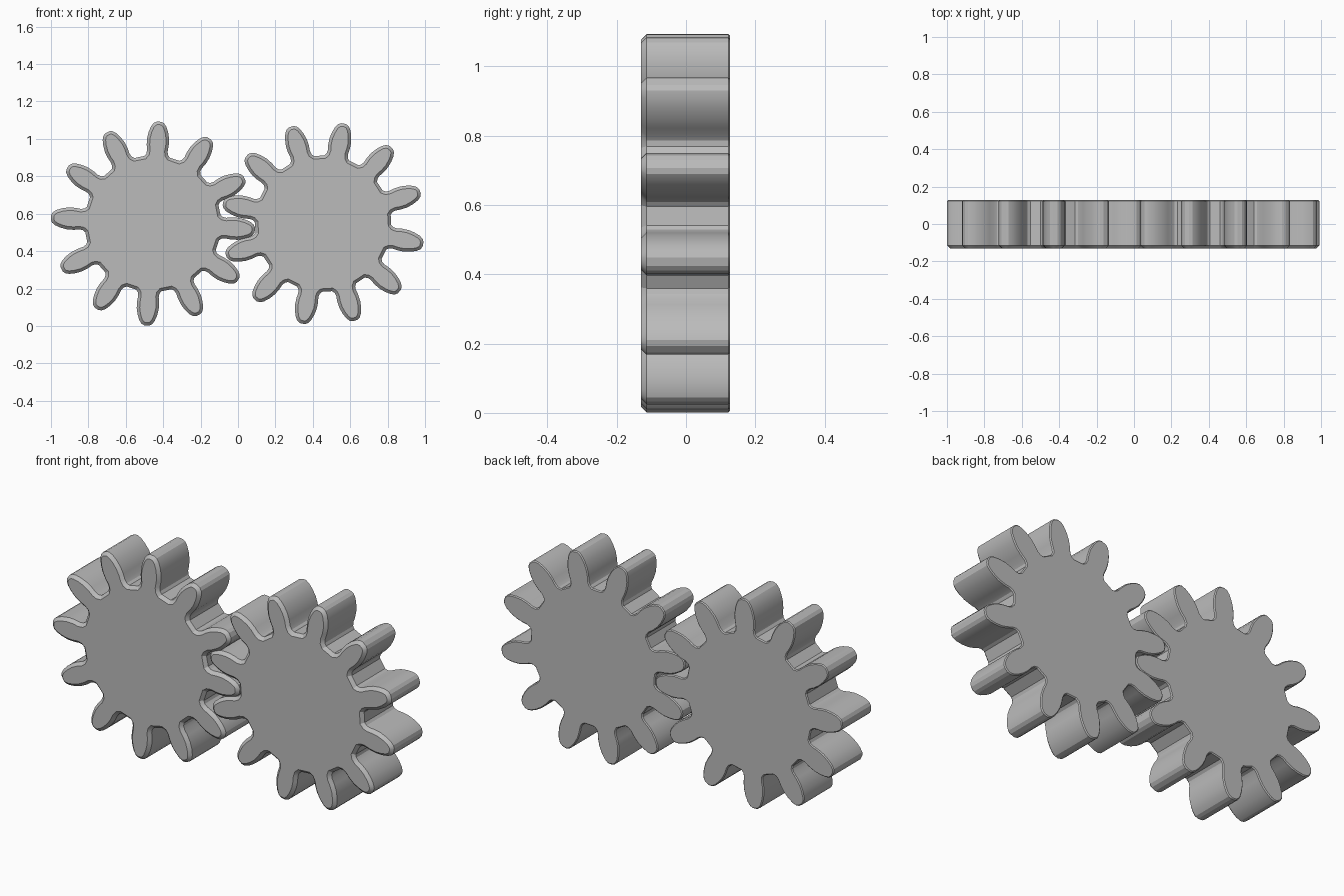
import bpy, bmesh, math
from mathutils import Vector

cube = bpy.data.objects.get("Cube")
if cube:
    bpy.data.objects.remove(cube, do_unlink=True)

TEETH = 12
FRONT, BACK = -0.13, 0.127
CENTRE_X, CENTRE_Z = 0.455, 0.547

# Half outline of one tooth: (radius, half width), root to tip
TOOTH = [(0.358, 0.068), (0.371, 0.058), (0.39, 0.055), (0.42, 0.059),
         (0.455, 0.059), (0.49, 0.052), (0.52, 0.041), (0.538, 0.028), (0.546, 0.012)]

steel = bpy.data.materials.new("plain grey")
steel.use_nodes = True
colour = (0.5, 0.5, 0.5, 1)
steel.diffuse_color = colour
steel.node_tree.nodes["Principled BSDF"].inputs["Base Color"].default_value = colour


def gear_outline(phase):
    """Repeat the mirrored tooth outline around the gear."""
    tooth = [(r, -w) for r, w in TOOTH] + [(r, w) for r, w in reversed(TOOTH)]
    points = []
    for i in range(TEETH):
        a = math.radians(phase) + i * math.tau / TEETH
        for r, w in tooth:
            points.append((r * math.cos(a) - w * math.sin(a),
                           r * math.sin(a) + w * math.cos(a)))
    return points


def make_gear(name, x, phase):
    bm = bmesh.new()
    # Front profile pulled back into a solid disc
    rim = [bm.verts.new((px, FRONT, pz)) for px, pz in gear_outline(phase)]
    face = bm.faces.new(rim)
    pulled = bmesh.ops.extrude_face_region(bm, geom=[face], use_keep_orig=True)
    moved = [g for g in pulled["geom"] if isinstance(g, bmesh.types.BMVert)]
    bmesh.ops.translate(bm, verts=moved, vec=Vector((0, BACK - FRONT, 0)))
    bmesh.ops.recalc_face_normals(bm, faces=bm.faces)
    # Worn front rim, crisper back rim
    for y, width in ((FRONT, 0.016), (BACK, 0.005)):
        edges = [e for e in bm.edges if all(abs(v.co.y - y) < 1e-4 for v in e.verts)]
        bmesh.ops.bevel(bm, geom=edges, offset=width, segments=1,
                        affect='EDGES', clamp_overlap=False)
    mesh = bpy.data.meshes.new(name)
    bm.to_mesh(mesh)
    bm.free()
    mesh.materials.append(steel)
    gear = bpy.data.objects.new(name, mesh)
    gear.location = (x, 0, CENTRE_Z)
    bpy.context.collection.objects.link(gear)
    bpy.ops.object.select_all(action='DESELECT')
    gear.select_set(True)
    bpy.context.view_layer.objects.active = gear
    bpy.ops.object.shade_smooth_by_angle(angle=math.radians(25))


# Two meshing gears
make_gear("right_gear", -CENTRE_X, 26.5)
make_gear("left_gear", CENTRE_X, 18.3)
